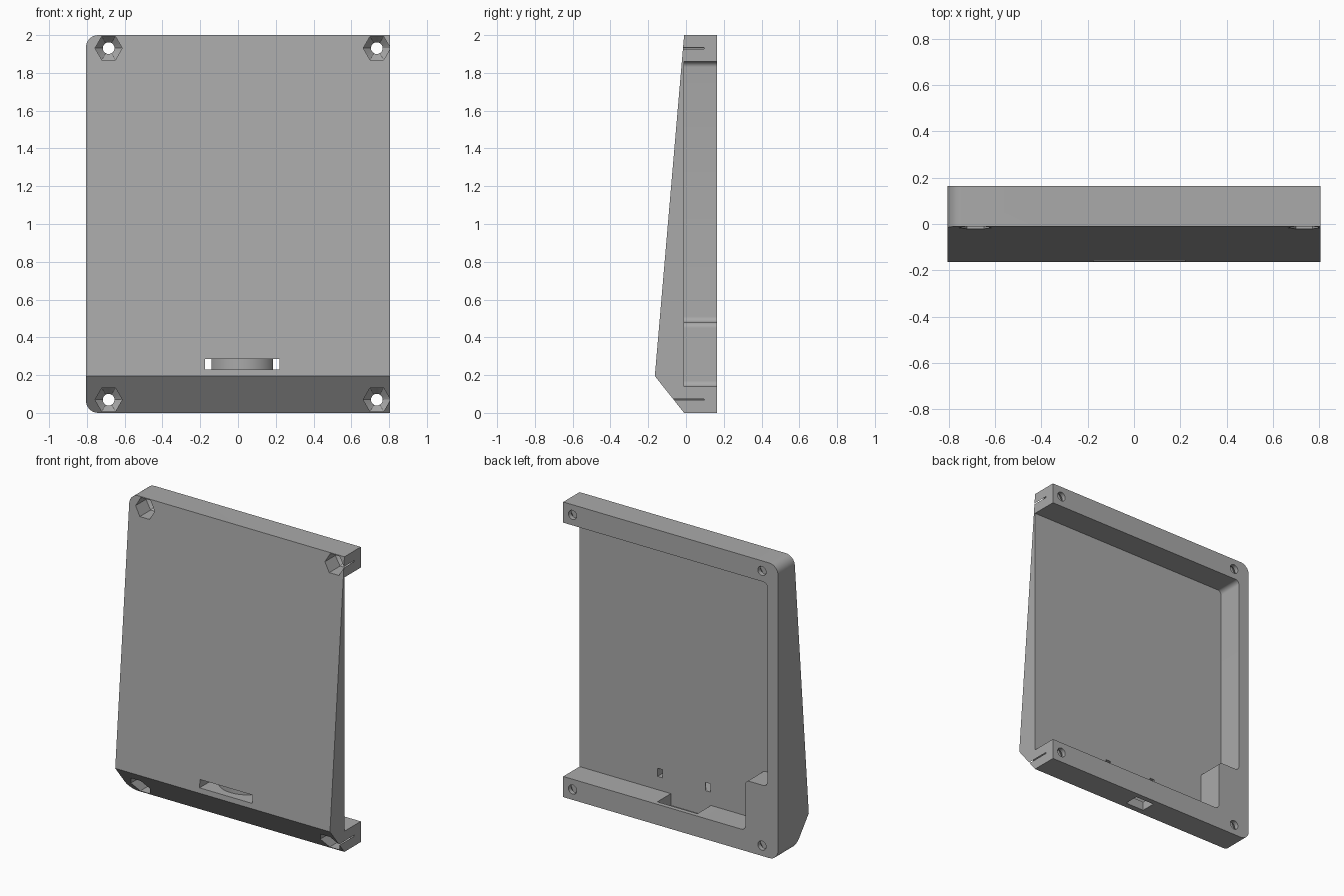
import bpy, bmesh, math
from mathutils import Vector

old = bpy.data.objects.get("Cube")
if old:
    bpy.data.objects.remove(old, do_unlink=True)

grey = bpy.data.materials.new("plain_grey")
grey.use_nodes = True
grey.diffuse_color = (0.4, 0.4, 0.4, 1)
grey.node_tree.nodes["Principled BSDF"].inputs["Base Color"].default_value = (0.4, 0.4, 0.4, 1)


def loft(name, loops):
    """Closed solid through matching loops of points."""
    bm = bmesh.new()
    rings = [[bm.verts.new(p) for p in loop] for loop in loops]
    for a, b in zip(rings, rings[1:]):
        for i in range(len(a)):
            j = (i + 1) % len(a)
            bm.faces.new((a[i], a[j], b[j], b[i]))
    bm.faces.new(rings[0])
    bm.faces.new(rings[-1])
    bmesh.ops.recalc_face_normals(bm, faces=bm.faces)
    mesh = bpy.data.meshes.new(name)
    bm.to_mesh(mesh)
    bm.free()
    mesh.materials.append(grey)
    obj = bpy.data.objects.new(name, mesh)
    bpy.context.collection.objects.link(obj)
    return obj


def prism(name, pts, axis, lo, hi):
    """Extrude a flat outline along an axis."""
    def place(p, d):
        p = list(p)
        p.insert("xyz".index(axis), d)
        return p
    return loft(name, [[place(p, d) for p in pts] for d in (lo, hi)])


def rounded(corners, steps=8):
    """Outline from (u, v, radius) corners, each replaced by an arc."""
    out = []
    for i, (u, v, r) in enumerate(corners):
        p = Vector((u, v))
        if r == 0:
            out.append(p)
            continue
        a = (Vector(corners[i - 1][:2]) - p).normalized()
        b = (Vector(corners[(i + 1) % len(corners)][:2]) - p).normalized()
        # right-angled corners: the centre lies one radius along each side
        c = p + (a + b) * r
        for k in range(steps + 1):
            t = k / steps * math.pi / 2
            out.append(c - b * r * math.cos(t) - a * r * math.sin(t))
    return out


def combine(obj, cutter, operation="DIFFERENCE"):
    mod = obj.modifiers.new(cutter.name, "BOOLEAN")
    mod.operation = operation
    mod.solver = "EXACT"
    mod.object = cutter
    bpy.context.view_layer.objects.active = obj
    bpy.ops.object.modifier_apply(modifier=mod.name)
    bpy.data.objects.remove(cutter, do_unlink=True)


W, BACK, FLOOR = 0.805, 0.165, -0.01

# Wedge-shaped shell, rounded on its closed side
shell = prism("case_shell", [(BACK, 0), (FLOOR, 0), (-BACK, 0.195), (FLOOR, 2), (BACK, 2)],
              "x", -W, W)
outline = rounded([(-W, 0, 0.065), (1, 0, 0), (1, 2, 0), (-W, 2, 0.065)])
# extend the straight sides slightly so only the corners are trimmed
combine(shell, prism("outline", outline, "y", -0.4, 0.4), "INTERSECT")

# Rear cavity, open at one side, with a stepped corner block
cavity = rounded([(1, 0.14, 0), (1, 1.86, 0), (-0.725, 1.86, 0.03), (-0.725, 0.48, 0.03),
                  (-0.56, 0.48, 0.03), (-0.56, 0.14, 0.03)])
combine(shell, prism("cavity", cavity, "y", FLOOR, 0.4))

# Tie slot with a curved bridge across it
arc = []
for k in range(25):
    t = math.radians(203.3 + 133.4 * k / 24)
    arc.append((0.0225 + 0.182 * math.cos(t), 0.072 + 0.182 * math.sin(t)))
slot = [(-0.175, 0)] + arc + [(0.22, 0), (0.22, -0.3), (-0.175, -0.3)]
combine(shell, prism("tie_slot", slot, "z", 0.23, 0.285))


# Connector pocket in the lower wall and cable opening below it
def box(name, x0, x1, y0, y1, z0, z1):
    return prism(name, [(x0, y0), (x1, y0), (x1, y1), (x0, y1)], "z", z0, z1)


combine(shell, box("connector_pocket", -0.18, 0.12, FLOOR, 0.135, 0.06, 0.2))
combine(shell, box("cable_opening", -0.05, 0.09, 0.03, 0.13, -0.1, 0.1))


# Screw holes: hexagonal nut pocket tapering into a round bore
def ring(x, z, y, radius, hexagonal):
    pts = []
    for k in range(24):
        t = math.tau * k / 24
        r = radius
        if hexagonal:
            r *= math.cos(math.pi / 6) / math.cos(t % (math.pi / 3) - math.pi / 6)
        pts.append((x + r * math.cos(t), y, z + r * math.sin(t)))
    return pts


for x in (-0.685, 0.735):
    for z in (0.07, 1.931):
        combine(shell, loft("screw_hole", [
            ring(x, z, -0.4, 0.072, True), ring(x, z, 0.095, 0.072, True),
            ring(x, z, 0.135, 0.031, False), ring(x, z, 0.4, 0.031, False)]))

# Smooth the fillets while keeping edges crisp
bpy.ops.object.select_all(action="DESELECT")
shell.select_set(True)
bpy.context.view_layer.objects.active = shell
bpy.ops.object.shade_smooth_by_angle(angle=math.radians(25))
